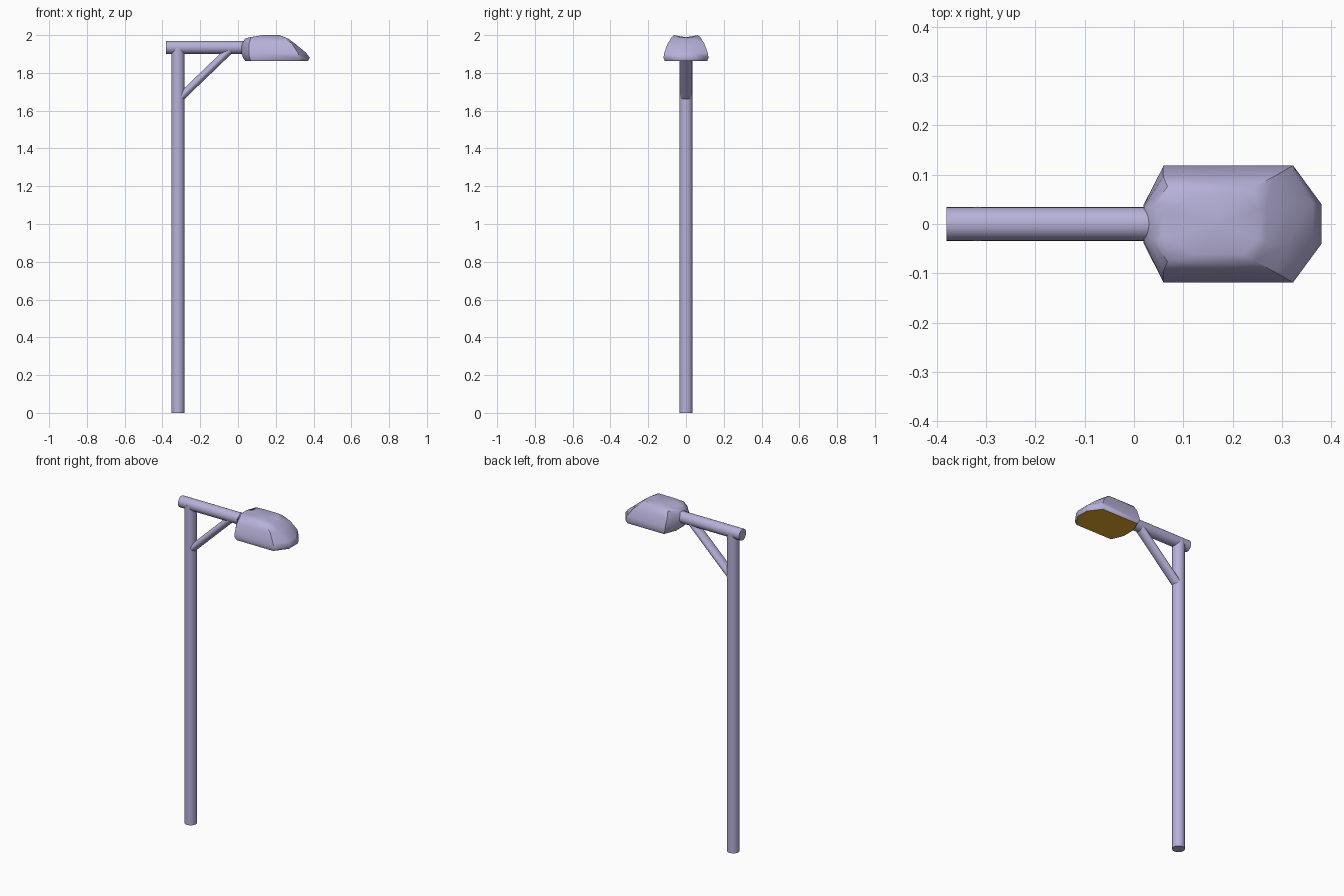
import bpy, bmesh, math
from mathutils import Vector

if "Cube" in bpy.data.objects:
    bpy.data.objects.remove(bpy.data.objects["Cube"])


def material(name, rgb):
    m = bpy.data.materials.new(name)
    m.diffuse_color = (*rgb, 1)
    m.use_nodes = True
    m.node_tree.nodes["Principled BSDF"].inputs["Base Color"].default_value = m.diffuse_color
    return m


METAL = material("lavender_metal", (0.47, 0.44, 0.69))
GLOW = material("amber_lens", (0.87, 0.45, 0.03))


def smooth(ob, angle):
    bpy.ops.object.select_all(action='DESELECT')
    ob.select_set(True)
    bpy.context.view_layer.objects.active = ob
    bpy.ops.object.shade_smooth_by_angle(angle=math.radians(angle))


def tube(name, a, b, r_plane, r_y):
    """Round or oval bar between two points in the y = 0 plane."""
    a, b = Vector(a), Vector(b)
    d = b - a
    bpy.ops.mesh.primitive_cylinder_add(
        vertices=32, radius=1, depth=1, location=(a + b) / 2,
        rotation=(0, math.atan2(d.x, d.z), 0))
    ob = bpy.context.object
    ob.name = name
    ob.scale = (r_plane, r_y, d.length)
    bpy.ops.object.transform_apply(location=False, rotation=False, scale=True)
    ob.data.materials.append(METAL)
    smooth(ob, 40)
    return ob


# Post, horizontal arm and diagonal brace
tube("post", (-0.318, 0, 0), (-0.318, 0, 1.94), 0.035, 0.035)
tube("arm", (-0.38, 0, 1.935), (0.06, 0, 1.935), 0.034, 0.034)
tube("brace", (-0.305, 0, 1.67), (-0.04, 0, 1.925), 0.021, 0.03)

# Lamp head: stacked octagons
# (end z, side z, back x, back y, side back x, side y, side front x, front x, front y)
RINGS = [
    (1.862, 1.862, 0.040, 0.040, 0.070, 0.112, 0.315, 0.370, 0.040),
    (1.880, 1.880, 0.026, 0.040, 0.060, 0.119, 0.322, 0.380, 0.040),
    (1.905, 1.905, 0.019, 0.038, 0.059, 0.116, 0.318, 0.362, 0.042),
    (1.950, 1.955, 0.020, 0.035, 0.059, 0.097, 0.285, 0.308, 0.042),
    (1.980, 1.989, 0.036, 0.032, 0.068, 0.076, 0.245, 0.268, 0.036),
    (1.988, 2.000, 0.060, 0.028, 0.130, 0.062, 0.220, 0.250, 0.030),
]
bm = bmesh.new()
rings = []
for ze, zs, xb, yb, sb, ys, sf, xf, yf in RINGS:
    half = [(xb, yb, ze), (sb, ys, zs), (sf, ys, zs), (xf, yf, ze)]
    loop = half + [(x, -y, z) for x, y, z in reversed(half)]
    rings.append([bm.verts.new(p) for p in loop])
for lo, hi in zip(rings, rings[1:]):
    for i in range(8):
        j = (i + 1) % 8
        bm.faces.new((lo[i], lo[j], hi[j], hi[i]))
# Slightly dished top, flat amber lens below
centre = bm.verts.new((0.17, 0, 1.988))
for i in range(8):
    bm.faces.new((rings[-1][i], rings[-1][(i + 1) % 8], centre))
lens = bm.faces.new(rings[0])
lens.material_index = 1
bmesh.ops.recalc_face_normals(bm, faces=bm.faces)
mesh = bpy.data.meshes.new("lamp_head")
bm.to_mesh(mesh)
bm.free()
head = bpy.data.objects.new("lamp_head", mesh)
bpy.context.collection.objects.link(head)
mesh.materials.append(METAL)
mesh.materials.append(GLOW)
smooth(head, 50)
